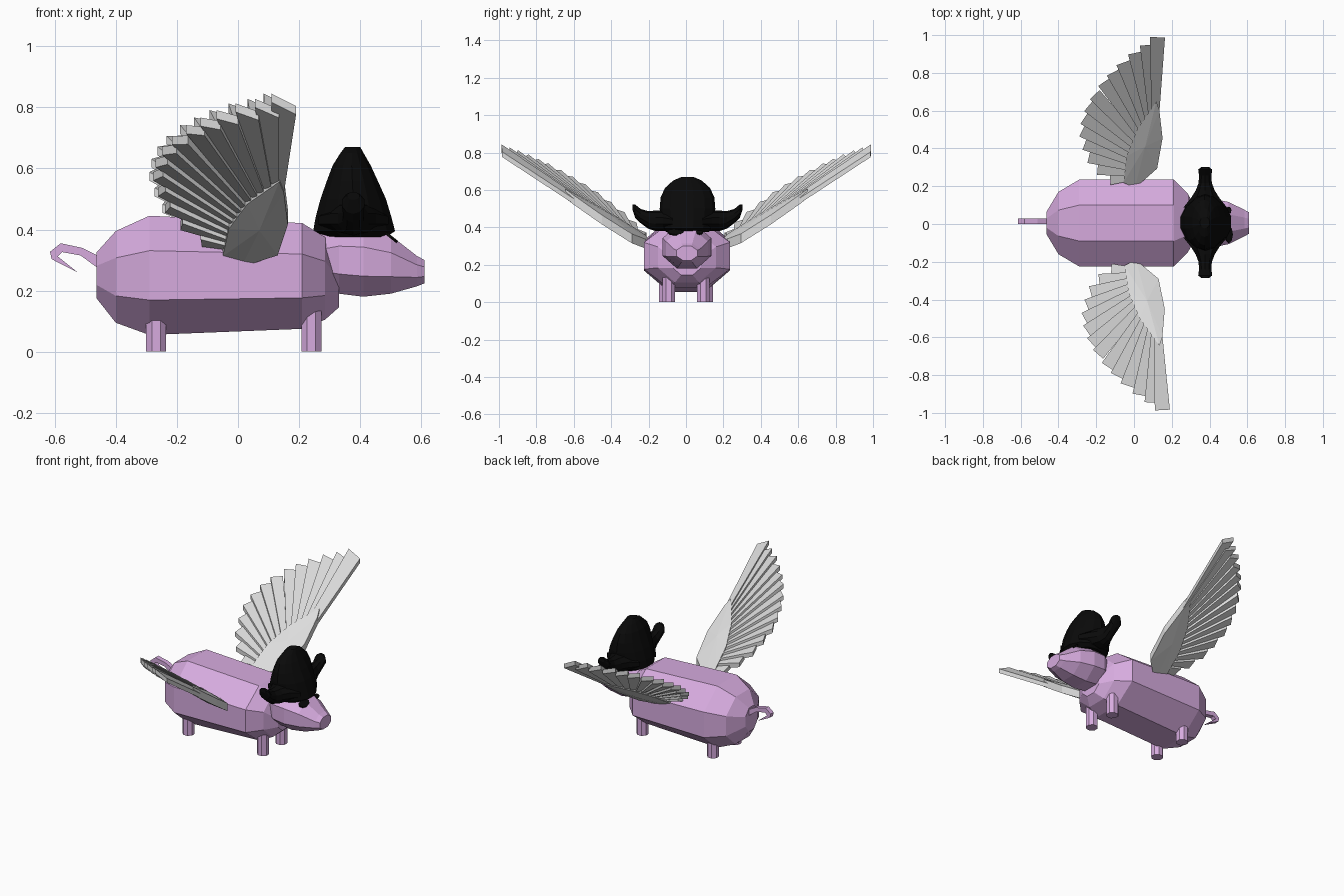
import bpy, bmesh, math
from mathutils import Vector, Matrix

if "Cube" in bpy.data.objects:
    bpy.data.objects.remove(bpy.data.objects["Cube"])


def material(name, rgb):
    m = bpy.data.materials.new(name)
    m.diffuse_color = (*rgb, 1)
    m.use_nodes = True
    m.node_tree.nodes["Principled BSDF"].inputs["Base Color"].default_value = m.diffuse_color
    return m


PINK = material("pink_skin", (0.68, 0.41, 0.74))
GREY = material("pale_feather", (0.72, 0.72, 0.72))
BLACK = material("black_felt", (0.003, 0.003, 0.003))


def finish(bm, name, mat):
    bmesh.ops.recalc_face_normals(bm, faces=bm.faces)
    me = bpy.data.meshes.new(name)
    bm.to_mesh(me)
    bm.free()
    me.materials.append(mat)
    ob = bpy.data.objects.new(name, me)
    bpy.context.collection.objects.link(ob)
    return ob


def loft(name, rings, n, axis, mat):
    """rings: (centre, half sizes) along an axis; each ring is an n-gon with flat sides."""
    bm = bmesh.new()
    grow = 1 / math.cos(math.pi / n)
    loops = []
    for c, ra, rb in rings:
        loop = []
        for i in range(n):
            t = 2 * math.pi * (i + 0.5) / n
            a, b = ra * grow * math.cos(t), rb * grow * math.sin(t)
            off = {"x": (0, a, b), "y": (a, 0, b), "z": (a, b, 0)}[axis]
            loop.append(bm.verts.new(Vector(c) + Vector(off)))
        loops.append(loop)
    for l0, l1 in zip(loops, loops[1:]):
        for i in range(n):
            j = (i + 1) % n
            bm.faces.new((l0[i], l0[j], l1[j], l1[i]))
    bm.faces.new(loops[0])
    bm.faces.new(loops[-1])
    return finish(bm, name, mat)


def prism(bm, low, high):
    a = [bm.verts.new(p) for p in low]
    b = [bm.verts.new(p) for p in high]
    n = len(a)
    bm.faces.new(a)
    bm.faces.new(b)
    for i in range(n):
        j = (i + 1) % n
        bm.faces.new((a[i], a[j], b[j], b[i]))


# Body and head
loft("body", [((x, 0.005, z), ry, rz) for x, z, ry, rz in [
    (-0.463, 0.25, 0.06, 0.075), (-0.40, 0.245, 0.165, 0.15),
    (-0.29, 0.25, 0.23, 0.195), (0.21, 0.248, 0.23, 0.173),
    (0.285, 0.24, 0.155, 0.135), (0.33, 0.21, 0.075, 0.065)]], 8, "x", PINK)
loft("head", [((x, 0.005, z), ry, rz) for x, z, ry, rz in [
    (0.26, 0.30, 0.08, 0.08), (0.33, 0.30, 0.125, 0.11),
    (0.41, 0.295, 0.13, 0.115), (0.50, 0.285, 0.112, 0.095),
    (0.585, 0.264, 0.07, 0.05), (0.61, 0.262, 0.056, 0.038)]], 8, "x", PINK)

# Legs
for fx, label, ly in ((-0.268, "back", 0.112), (0.24, "front", 0.092)):
    for s, side in ((-1, "right"), (1, "left")):
        loft(f"{label}_{side}_leg", [((fx, s * ly, z), 0.033, 0.033) for z in (0, 0.15)],
             8, "z", PINK)

# Curled tail
outline = [(-0.44, 0.26), (-0.44, 0.305), (-0.51, 0.34), (-0.58, 0.355), (-0.615, 0.327),
           (-0.61, 0.303), (-0.525, 0.26), (-0.59, 0.312), (-0.575, 0.326), (-0.515, 0.315)]
bm = bmesh.new()
prism(bm, [(x, 0.0, z) for x, z in outline], [(x, 0.03, z) for x, z in outline])
finish(bm, "tail", PINK)


# Wings: fan of feathers over a tilted plane
def on_plane(x, y, lift=0.0):
    return Vector((x, y, 0.164 + 0.68 * y - 0.244 * x + lift))


tips = [(0.150, 0.985), (0.095, 0.945), (0.03, 0.905), (-0.035, 0.855), (-0.09, 0.805),
        (-0.14, 0.755), (-0.19, 0.69), (-0.225, 0.63), (-0.25, 0.565), (-0.262, 0.50),
        (-0.25, 0.43), (-0.23, 0.36), (-0.185, 0.295), (-0.12, 0.24)]
patch = [(-0.05, 0.22), (0.01, 0.19), (0.13, 0.29), (0.163, 0.45), (0.15, 0.60),
         (0.135, 0.645), (0.03, 0.50), (-0.03, 0.36)]
for s, side in ((-1, "right"), (1, "left")):
    # mirror, and turn the left wing very slightly back
    place = Matrix.Identity(4) if s < 0 else Matrix.Rotation(math.radians(1.5), 4, "Z")
    place = place @ Matrix.Diagonal((1, s, 1, 1))

    bm = bmesh.new()
    for i, tip in enumerate(tips):
        t = i / (len(tips) - 1)
        root = Vector((0.125, 0.52)).lerp(Vector((0.01, 0.25)), t)
        tip = Vector(tip)
        d = (tip - root).normalized()
        p = Vector((d.y, -d.x))          # towards the leading edge
        wide = 0.040 - 0.010 * t
        low, high = [], []
        for base, w, k in ((root, 0.018, 1), (tip, wide, 1), (tip, wide, -1), (root, 0.018, -1)):
            q = base + p * w * k
            lift = -0.010 if k > 0 else 0.008
            low.append(on_plane(q.x, q.y, lift))
            high.append(on_plane(q.x, q.y, lift + 0.028))
        prism(bm, low, high)
    bmesh.ops.transform(bm, matrix=place, verts=bm.verts)
    finish(bm, f"{side}_wing_feathers", GREY)

    bm = bmesh.new()
    prism(bm, [on_plane(x, y, -0.014) for x, y in patch],
          [on_plane(x, y, 0.036) for x, y in patch])
    bm.faces.ensure_lookup_table()
    for f, h in ((bm.faces[0], -0.014), (bm.faces[1], 0.012)):
        poke = bmesh.ops.poke(bm, faces=[f])
        for v in poke["verts"]:
            v.co.z += h
        bm.faces.ensure_lookup_table()
    bmesh.ops.transform(bm, matrix=place, verts=bm.verts)
    finish(bm, f"{side}_wing_shoulder", GREY)

# Hat crown and upturned brim lobes
loft("hat_crown", [((x, 0.008, z), rx, ry) for x, z, rx, ry in [
    (0.385, 0.375, 0.10, 0.11), (0.38, 0.395, 0.134, 0.13), (0.378, 0.44, 0.124, 0.14),
    (0.377, 0.50, 0.107, 0.145), (0.374, 0.56, 0.083, 0.14), (0.372, 0.61, 0.062, 0.118),
    (0.373, 0.65, 0.038, 0.075), (0.375, 0.67, 0.025, 0.03)]], 14, "z", BLACK)
for s, side in ((-1, "right"), (1, "left")):
    loft(f"{side}_hat_brim", [((0.377, 0.008 + s * y, z), rx, rz) for y, z, rx, rz in [
        (0.08, 0.43, 0.115, 0.04), (0.13, 0.435, 0.075, 0.052), (0.17, 0.435, 0.05, 0.052),
        (0.21, 0.44, 0.035, 0.045), (0.25, 0.46, 0.033, 0.036),
        (0.28, 0.487, 0.037, 0.034), (0.295, 0.51, 0.02, 0.012)]], 10, "y", BLACK)


# Eye and eye patch: thin plates lying on the slope of the forehead
def plate(name, centre, ry, rl, n):
    bm = bmesh.new()
    bmesh.ops.create_cone(bm, cap_ends=True, segments=n, radius1=1, radius2=1, depth=0.009)
    m = (Matrix.Translation(centre) @ Matrix.Rotation(math.radians(38), 4, "Y")
         @ Matrix.Diagonal((rl, ry, 1, 1)))
    bmesh.ops.transform(bm, matrix=m, verts=bm.verts)
    finish(bm, name, BLACK)


plate("eye_patch", (0.502, -0.055, 0.374), 0.045, 0.024, 8)
plate("eye", (0.502, 0.072, 0.372), 0.019, 0.014, 8)
